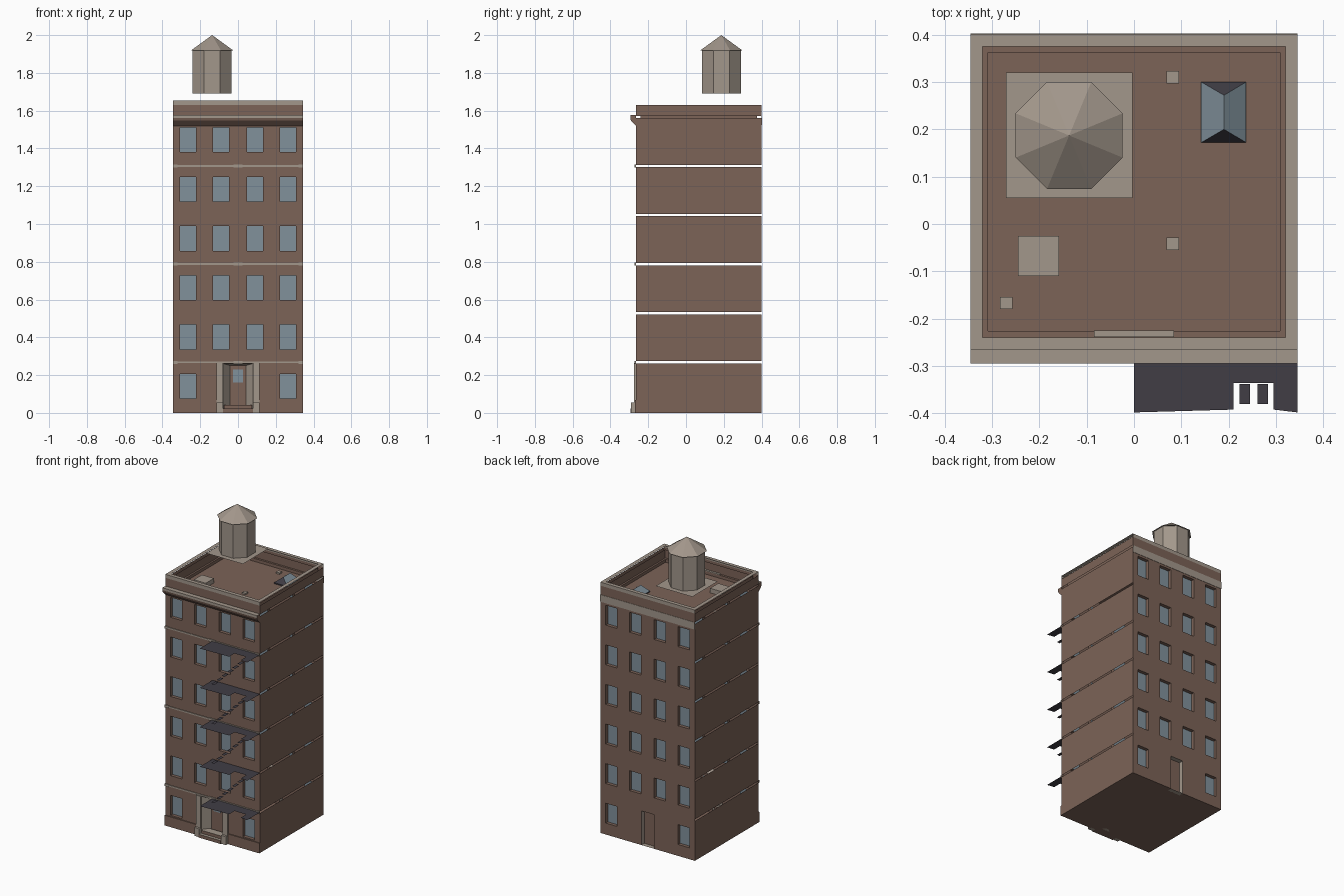
import bpy, bmesh, math
from mathutils import Matrix

if "Cube" in bpy.data.objects:
    bpy.data.objects.remove(bpy.data.objects["Cube"], do_unlink=True)


def material(name, rgb):
    m = bpy.data.materials.new(name)
    m.use_nodes = True
    m.diffuse_color = (*rgb, 1)
    m.node_tree.nodes["Principled BSDF"].inputs["Base Color"].default_value = (*rgb, 1)
    return m


MATS = [material("brown_brick", (0.2, 0.125, 0.096)),
        material("tan_stone", (0.365, 0.31, 0.26)),
        material("blue_glass", (0.22, 0.285, 0.33)),
        material("dark_iron", (0.052, 0.047, 0.06))]
BRICK, STONE, GLASS, IRON = range(4)
W, FRONT, BACK = 0.345, -0.265, 0.4          # half width and facade planes
FLOOR, EAVE, TOP, ROOF = 0.261, 1.63, 1.653, 1.555
SEAMS = [0.268 + FLOOR * 0.995 * i for i in range(6)]


def finish(bm, name):
    mesh = bpy.data.meshes.new(name)
    bm.to_mesh(mesh)
    bm.free()
    for m in MATS:
        mesh.materials.append(m)
    ob = bpy.data.objects.new(name, mesh)
    bpy.context.collection.objects.link(ob)
    return ob


def face(bm, pts, mat=BRICK):
    f = bm.faces.new([bm.verts.new(p) for p in pts])
    f.material_index = mat
    return f


def sheet(name, pts, mat=BRICK):
    bm = bmesh.new()
    face(bm, pts, mat)
    return finish(bm, name)


def box(name, x0, x1, y0, y1, z0, z1, mat=BRICK, top=None):
    bm = bmesh.new()
    move = Matrix.Translation(((x0 + x1) / 2, (y0 + y1) / 2, (z0 + z1) / 2))
    bmesh.ops.create_cube(bm, size=1, matrix=move @ Matrix.Diagonal((x1 - x0, y1 - y0, z1 - z0, 1)))
    for f in bm.faces:
        f.material_index = top if top is not None and f.normal.z > 0.5 else mat
    return finish(bm, name)


def facade(name, y, inward, holes):
    """Flat wall with recessed openings: (x0, x1, z0, z1, depth, splay, reveal, back)."""
    bm = bmesh.new()
    xs = sorted({-W, W} | {round(v, 4) for h in holes for v in h[:2]})
    zs = sorted({0, EAVE} | {round(v, 4) for h in holes for v in h[2:4]})
    for a, b in zip(xs, xs[1:]):
        for c, d in zip(zs, zs[1:]):
            cx, cz = (a + b) / 2, (c + d) / 2
            if not any(h[0] < cx < h[1] and h[2] < cz < h[3] for h in holes):
                face(bm, [(a, y, c), (b, y, c), (b, y, d), (a, y, d)])
    for x0, x1, z0, z1, depth, splay, reveal, back in holes:
        yi = y + inward * depth
        outer = [(x0, y, z0), (x1, y, z0), (x1, y, z1), (x0, y, z1)]
        inner = [(x0 + splay, yi, z0), (x1 - splay, yi, z0),
                 (x1 - splay, yi, z1 - splay * 0.3), (x0 + splay, yi, z1 - splay * 0.3)]
        face(bm, inner, back)
        for i in range(4):
            j = (i + 1) % 4
            face(bm, [outer[i], outer[j], inner[j], inner[i]], reveal)
    bmesh.ops.remove_doubles(bm, verts=bm.verts, dist=0.0002)
    if inward < 0:
        bmesh.ops.reverse_faces(bm, faces=bm.faces)
    return finish(bm, name)


# Front and back facades
windows = []
for level in range(6):
    for cx in (-0.264, -0.09, 0.09, 0.264):
        if level or abs(cx) > 0.2:
            z = 0.075 + FLOOR * level
            windows.append((cx - 0.042, cx + 0.042, z, z + 0.131, 0.022, 0, BRICK, GLASS))
facade("front_facade", FRONT, 1, windows + [(-0.08, 0.08, 0, 0.262, 0.05, 0.038, STONE, BRICK)])
facade("back_facade", BACK, -1, windows + [(-0.045, 0.045, 0, 0.225, 0.03, 0, STONE, BRICK)])

# Side walls, one panel per storey with open seams
for side, label in ((1, "left"), (-1, "right")):
    edges = [0] + SEAMS + [EAVE]
    for i, (a, b) in enumerate(zip(edges, edges[1:])):
        a, b = a + (0.006 if i else 0), b - (0.006 if i < 6 else 0)
        pts = [(side * W, FRONT, a), (side * W, BACK, a), (side * W, BACK, b), (side * W, FRONT, b)]
        sheet(f"{label}_wall_panel_{i + 1}", pts[::side])
sheet("ground_slab", [(-W, FRONT, 0), (-W, BACK, 0), (W, BACK, 0), (W, FRONT, 0)])

# Roof deck, inner parapet, kerb and coping
outer = [(-W, FRONT), (W, FRONT), (W, BACK), (-W, BACK)]
inner = [(-0.32, -0.24), (0.32, -0.24), (0.32, 0.375), (-0.32, 0.375)]
sheet("roof_deck", [(x, y, ROOF) for x, y in inner])
bm, cap = bmesh.new(), bmesh.new()
for i in range(4):
    p, q, s, t = inner[i], inner[(i + 1) % 4], outer[i], outer[(i + 1) % 4]
    face(bm, [(*q, ROOF), (*p, ROOF), (*p, EAVE), (*q, EAVE)])
    face(cap, [(*s, TOP), (*t, TOP), (*q, TOP), (*p, TOP)], STONE)
    if i % 2 == 0:
        face(cap, [(*s, EAVE), (*t, EAVE), (*t, TOP), (*s, TOP)], STONE)
finish(bm, "inner_parapet")
finish(cap, "coping")
for s in (-1, 1):
    box("side_kerb", s * 0.314 - 0.006, s * 0.314 + 0.006, -0.24, 0.375, ROOF, 1.575)
box("front_kerb", -0.308, 0.308, -0.24, -0.226, ROOF, 1.575)
box("back_kerb", -0.308, 0.308, 0.362, 0.375, ROOF, 1.575)
box("kerb_plate", -0.085, 0.085, -0.239, -0.225, 1.575, 1.58, STONE)

# Cornice on the front, flat band on the back
profile = [(FRONT, 1.576), (-0.295, 1.576), (-0.295, 1.56), (-0.292, 1.548), (FRONT, 1.52)]
bm = bmesh.new()
for i in range(4):
    (y0, z0), (y1, z1) = profile[i], profile[i + 1]
    face(bm, [(-W, y0, z0), (-W, y1, z1), (W, y1, z1), (W, y0, z0)], STONE if i < 2 else BRICK)
for s in (-1, 1):
    face(bm, [(s * W, y, z) for y, z in profile[::-s]])
finish(bm, "cornice")
box("back_band", -W, W, BACK, BACK + 0.002, 1.525, 1.572, STONE)

# Storey bands with small blocks
for z in SEAMS[0:5:2]:
    box("storey_band", -W, W, FRONT - 0.004, FRONT, z - 0.005, z + 0.005, STONE)
    for x in (-0.333, 0, 0.333):
        w = 0.024 if x == 0 else 0.012
        box("band_block", x - w, x + w, FRONT - 0.007, FRONT, z - 0.008, z + 0.008, STONE)

# Entrance surround, step, plinth and door pane
for s in (-1, 1):
    a, b = sorted((s * 0.08, s * 0.115))
    box("entrance_pilaster", a, b, FRONT - 0.01, FRONT, 0, 0.264, STONE)
    box("pilaster_foot", a, b, -0.29, FRONT, 0, 0.055, STONE)
    a, b = sorted((s * 0.115, s * W))
    box("plinth", a, b, FRONT - 0.006, FRONT, 0, 0.067)
box("entrance_step", -0.08, 0.08, -0.295, FRONT, 0, 0.022, BRICK, STONE)
box("upper_step", -0.075, 0.075, -0.275, -0.225, 0, 0.042, BRICK, STONE)
box("door_pane", -0.027, 0.027, FRONT + 0.046, FRONT + 0.051, 0.16, 0.23, GLASS)

# Water tank on its platform
TX, TY = -0.137, 0.187
sheet("tank_platform", [(-0.27, 0.055, 1.69), (-0.003, 0.055, 1.69), (-0.003, 0.32, 1.69), (-0.27, 0.32, 1.69)], STONE)
for name, r0, r1, z0, z1 in (("tank_body", 0.103, 0.103, 1.692, 1.92), ("tank_roof", 0.113, 0, 1.918, 2.0)):
    bm = bmesh.new()
    k = 1 / math.cos(math.pi / 8)
    bmesh.ops.create_cone(bm, cap_ends=True, segments=8, radius1=r0 * k, radius2=r1 * k, depth=z1 - z0,
                          matrix=Matrix.Translation((TX, TY, (z0 + z1) / 2)) @ Matrix.Rotation(math.pi / 8, 4, "Z"))
    for f in bm.faces:
        f.material_index = STONE
    finish(bm, name)

# Roof hatch, vents and hipped skylight
box("roof_hatch", -0.245, -0.158, -0.11, -0.025, ROOF, 1.585, STONE)
for x, y in ((0.082, 0.31), (0.082, -0.042), (-0.27, -0.167)):
    box("roof_vent", x - 0.013, x + 0.013, y - 0.013, y + 0.013, ROOF, 1.565, STONE)
box("skylight_base", 0.142, 0.237, 0.172, 0.3, ROOF, 1.562, IRON)
bm = bmesh.new()
base = [(0.142, 0.172, 1.562), (0.237, 0.172, 1.562), (0.237, 0.3, 1.562), (0.142, 0.3, 1.562)]
south, north = (0.19, 0.2, 1.6), (0.19, 0.272, 1.6)
face(bm, [base[0], base[1], south], IRON)
face(bm, [base[2], base[3], north], IRON)
face(bm, [base[1], base[2], north, south], GLASS)
face(bm, [base[3], base[0], south, north], GLASS)
finish(bm, "skylight")

# Fire escape landings with stair notch, and treads between them
landing = [(0, -0.398), (0.21, -0.392), (0.21, -0.336), (0.295, -0.336),
           (0.295, -0.392), (W, -0.398), (W, FRONT), (0, FRONT)]
for i, z in enumerate(SEAMS[:5]):
    sheet(f"fire_escape_landing_{i + 1}", [(x, y, z) for x, y in landing], IRON)
    if i:
        bm = bmesh.new()
        for n in range(6):
            x, h = 0.272 - 0.038 * n, z - 0.037 * (n + 1)
            face(bm, [(x - 0.011, -0.38, h), (x + 0.011, -0.38, h),
                      (x + 0.011, -0.338, h), (x - 0.011, -0.338, h)], IRON)
        finish(bm, f"fire_escape_treads_{i + 1}")
